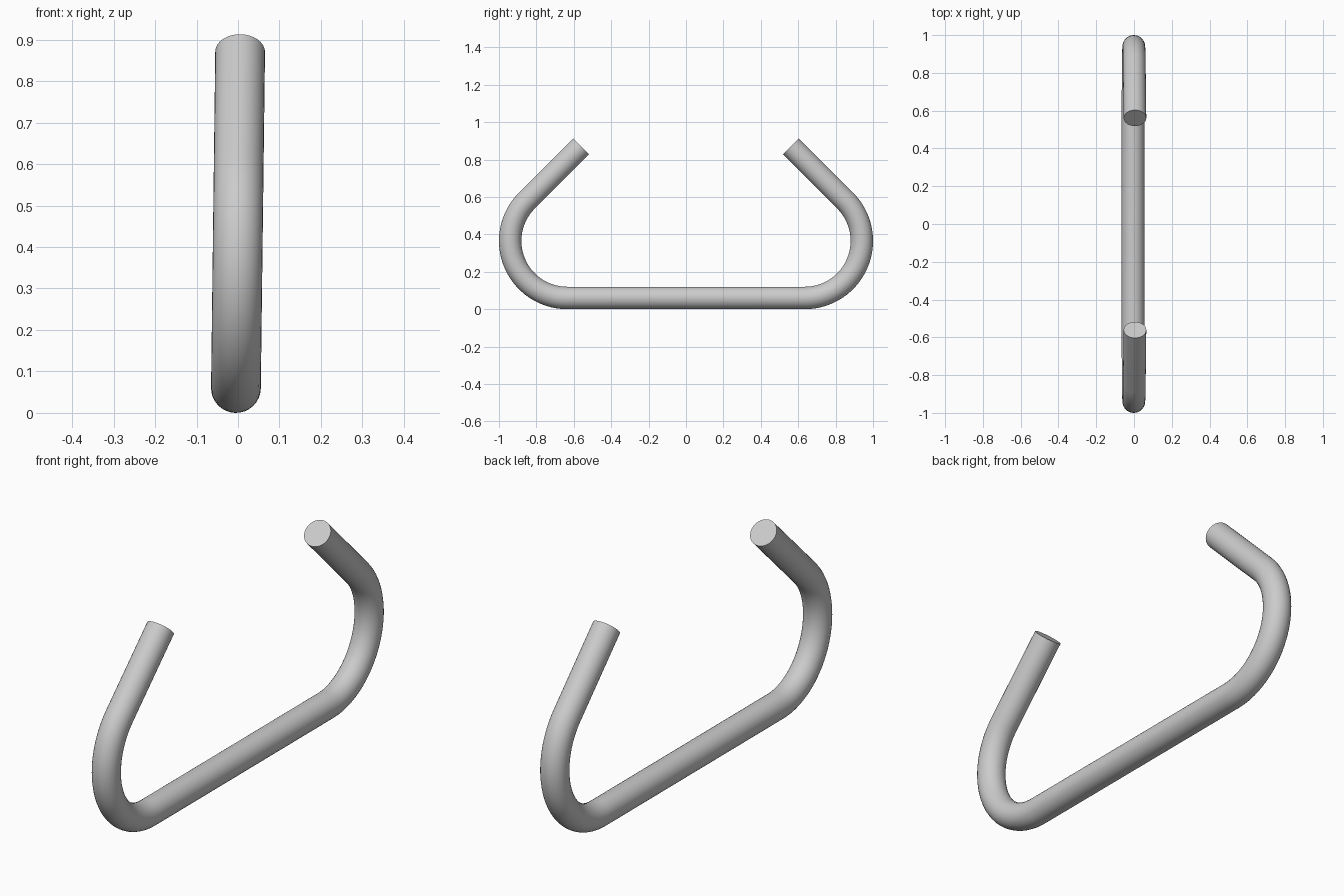
import bpy
from math import sin, cos, radians

cube = bpy.data.objects.get("Cube")
if cube:
    bpy.data.objects.remove(cube, do_unlink=True)

TUBE = 0.06                 # tube radius
BEND = 0.305                # bend radius along the centre line
CENTRE_Y = 1 - TUBE - BEND  # bend centre
CENTRE_Z = TUBE + BEND
ARM = 0.41                  # length of the straight end arm
STEPS = 32

# Brushed grey metal
metal = bpy.data.materials.new("grey metal")
metal.use_nodes = True
grey = (0.6, 0.6, 0.6, 1)
metal.diffuse_color = grey
metal.node_tree.nodes["Principled BSDF"].inputs["Base Color"].default_value = grey

# Half of the centre line: the bend from the base bar up, then the inward arm
half = []
for i in range(STEPS + 1):
    a = radians(-90 + 135 * i / STEPS)
    half.append((CENTRE_Y + BEND * cos(a), CENTRE_Z + BEND * sin(a)))
y, z = half[-1]
half.append((y - ARM * cos(radians(45)), z + ARM * sin(radians(45))))

# Mirror front to back; the whole handle leans very slightly to its left
path = [(-y, z) for y, z in reversed(half)] + half
curve = bpy.data.curves.new("bent_tube_handle", "CURVE")
curve.dimensions = "3D"
curve.bevel_depth = TUBE
curve.bevel_resolution = 14
curve.use_fill_caps = True
spline = curve.splines.new("POLY")
spline.points.add(len(path) - 1)
for point, (y, z) in zip(spline.points, path):
    point.co = (0.0125 * (z - 0.46), y, z, 1)
curve.materials.append(metal)

# Solid tube mesh with crisp end caps
handle = bpy.data.objects.new("bent_tube_handle", curve)
bpy.context.collection.objects.link(handle)
bpy.ops.object.select_all(action="DESELECT")
handle.select_set(True)
bpy.context.view_layer.objects.active = handle
bpy.ops.object.convert(target="MESH")
bpy.ops.object.shade_smooth_by_angle(angle=radians(40))
